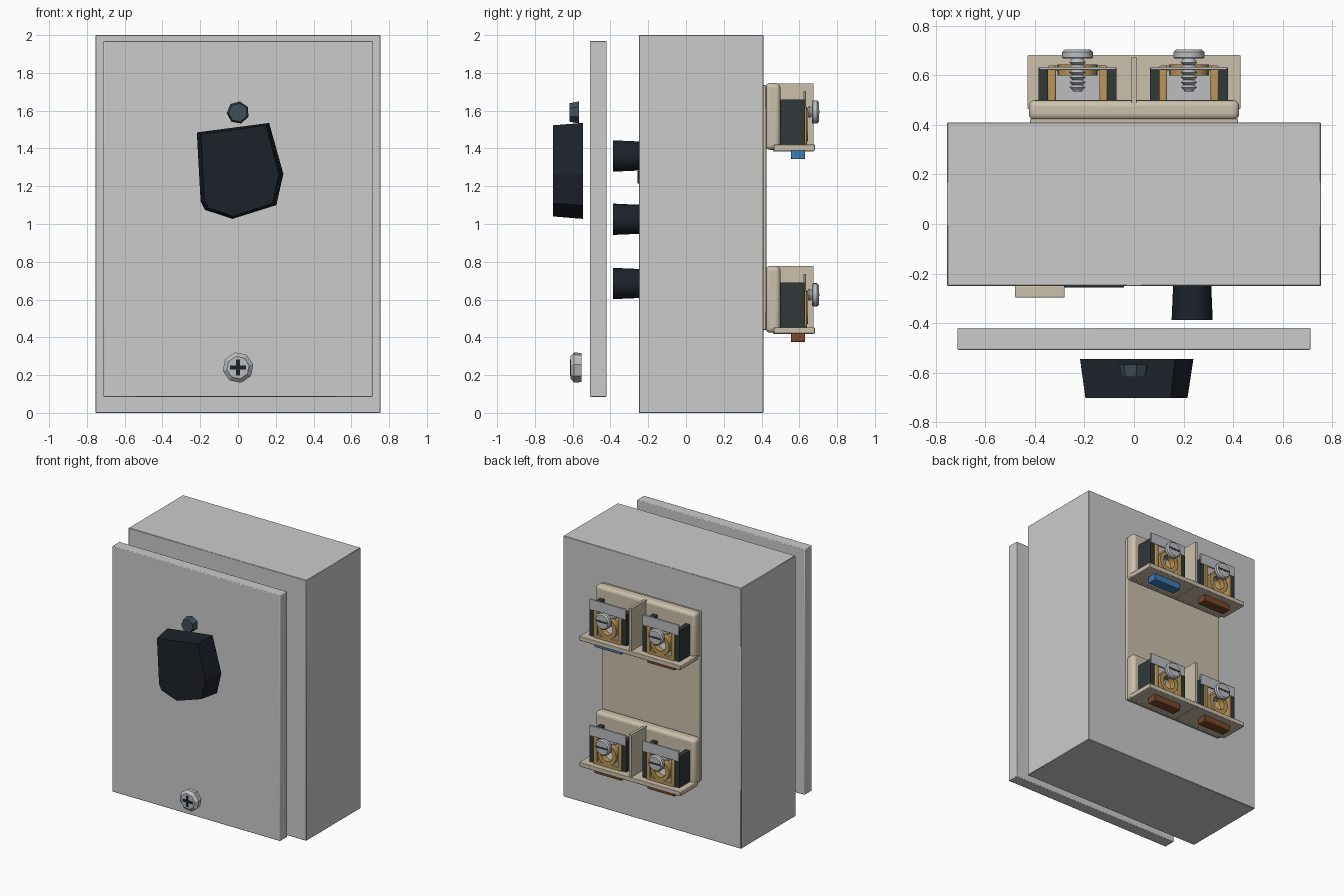
import bpy, bmesh
from math import pi, cos, sin, radians

if "Cube" in bpy.data.objects:
    bpy.data.objects.remove(bpy.data.objects["Cube"])


def material(name, rgb):
    m = bpy.data.materials.new(name)
    m.diffuse_color = (*rgb, 1)
    m.use_nodes = True
    m.node_tree.nodes["Principled BSDF"].inputs["Base Color"].default_value = m.diffuse_color
    return m


LIGHT = material("light_grey", (0.58, 0.58, 0.56))
BLACK = material("black", (0.012, 0.016, 0.024))
SLATE = material("slate", (0.05, 0.08, 0.1))
CHAR = material("charcoal", (0.03, 0.04, 0.038))
CREAM = material("cream", (0.6, 0.53, 0.41))
BRASS = material("brass", (0.5, 0.31, 0.1))
STEEL = material("steel", (0.5, 0.51, 0.53))
BLUE = material("blue", (0.05, 0.2, 0.48))
BROWN = material("brown", (0.2, 0.065, 0.025))


def finish(name, bm, mat, bevel=0, segs=2, smooth=True):
    bmesh.ops.recalc_face_normals(bm, faces=bm.faces)
    me = bpy.data.meshes.new(name)
    bm.to_mesh(me)
    bm.free()
    ob = bpy.data.objects.new(name, me)
    bpy.context.collection.objects.link(ob)
    me.materials.append(mat)
    if bevel:
        mod = ob.modifiers.new("round", "BEVEL")
        mod.width, mod.segments = bevel, segs
    if smooth:
        bpy.ops.object.select_all(action="DESELECT")
        ob.select_set(True)
        bpy.context.view_layer.objects.active = ob
        bpy.ops.object.shade_smooth_by_angle(angle=radians(35))
    return ob


def box(name, x, y, z, mat, bevel=0, segs=2):
    """Box from (min, max) ranges."""
    bm = bmesh.new()
    bmesh.ops.create_cube(bm, size=1)
    for v in bm.verts:
        for i, (a, b) in enumerate((x, y, z)):
            v.co[i] = (a + b) / 2 + v.co[i] * (b - a)
    return finish(name, bm, mat, bevel, segs)


def loft(name, rings, mat, closed=False, smooth=True):
    """Skin a list of (y, [(x, z), ...]) rings; cap the ends unless closed."""
    bm = bmesh.new()
    loops = [[bm.verts.new((px, y, pz)) for px, pz in pts] for y, pts in rings]
    pairs = list(zip(loops, loops[1:]))
    if closed:
        pairs.append((loops[-1], loops[0]))
    else:
        bm.faces.new(loops[0])
        bm.faces.new(loops[-1])
    for a, b in pairs:
        n = len(a)
        for i in range(n):
            bm.faces.new((a[i], a[(i + 1) % n], b[(i + 1) % n], b[i]))
    return finish(name, bm, mat, smooth=smooth)


def circle(cx, cz, r, n=20, turn=0):
    return [(cx + r * cos(2 * pi * i / n + turn), cz + r * sin(2 * pi * i / n + turn))
            for i in range(n)]


# enclosure and floating cover plate
box("enclosure", (-0.755, 0.755), (-0.25, 0.41), (0, 2), LIGHT, 0.003, 1)
box("cover_plate", (-0.713, 0.713), (-0.508, -0.42), (0.085, 1.97), LIGHT, 0.005)

# faceted knob with pointer nub
outline = [(-0.218, 1.485), (0.165, 1.535), (0.24, 1.265), (0.203, 1.10),
           (-0.03, 1.027), (-0.175, 1.075), (-0.198, 1.12)]
face = [(x * 0.9, 1.29 + (z - 1.29) * 0.95) for x, z in outline]
loft("knob", [(-0.545, outline), (-0.703, face)], BLACK, smooth=False)
loft("knob_pointer", [(-0.567, circle(0, 1.59, 0.06, 7, 0.5)),
                      (-0.618, circle(0, 1.59, 0.05, 7, 0.5))], SLATE, smooth=False)

# cover screw with cross recess
loft("cover_screw", [(-0.553, circle(0, 0.24, 0.078, 8, 0.2)),
                     (-0.592, circle(0, 0.24, 0.082, 8, 0.2)),
                     (-0.612, circle(0, 0.24, 0.06, 8, 0.2))], STEEL, smooth=False)
box("cross_slot_a", (-0.042, 0.042), (-0.615, -0.60), (0.23, 0.25), BLACK)
box("cross_slot_b", (-0.01, 0.01), (-0.615, -0.60), (0.198, 0.282), BLACK)

# push buttons and labels behind the cover
for i, z in enumerate((0.685, 1.025, 1.36)):
    loft(f"push_button_{i}", [(-0.25, circle(0.235, z, 0.077, 12)),
                              (-0.387, circle(0.235, z, 0.083, 12))], BLACK)
box("indicator_block", (-0.48, -0.28), (-0.297, -0.25), (1.29, 1.43), CREAM, 0.004)
box("label_strip", (-0.39, -0.04), (-0.256, -0.25), (1.215, 1.28), BLACK)

# terminal backing plate
box("terminal_backing", (-0.42, 0.42), (0.405, 0.425), (0.44, 1.735), CREAM, 0.005)


def terminal(tag, cx, z0, wire):
    """Screw terminal whose shelf underside sits at height z0."""
    zs = z0 + 0.205
    for s in (-1, 1):
        def span(a, b):
            return tuple(sorted((cx + s * a, cx + s * b)))
        box(f"{tag}_wall", span(0.12, 0.157), (0.495, 0.63),
            (z0 + 0.03, z0 + 0.27), CHAR)
        box(f"{tag}_clamp_side", span(0.088, 0.12), (0.495, 0.64),
            (z0 + 0.03, z0 + 0.235), BRASS, 0.006)
    box(f"{tag}_clamp_base", (cx - 0.1, cx + 0.1), (0.495, 0.64),
        (z0 + 0.03, z0 + 0.055), BRASS)
    box(f"{tag}_contact", (cx - 0.088, cx + 0.088), (0.495, 0.62),
        (z0 + 0.055, z0 + 0.075), STEEL)
    # brass wire eye below the screw
    cz = z0 + 0.13
    loft(f"{tag}_clamp_eye", [(0.60, circle(cx, cz, 0.05)), (0.60, circle(cx, cz, 0.08)),
                              (0.645, circle(cx, cz, 0.08)), (0.645, circle(cx, cz, 0.05))],
         BRASS, closed=True)
    box(f"{tag}_washer_plate", (cx - 0.155, cx + 0.155), (0.622, 0.635),
        (z0 + 0.235, z0 + 0.315), STEEL, 0.003)
    # threaded screw with slotted head
    prof = [(0.535, 0.018)]
    for k in range(6):
        y = 0.542 + k * 0.02
        prof += [(y, 0.021), (y + 0.01, 0.033)]
    prof += [(0.668, 0.022), (0.668, 0.058), (0.673, 0.062), (0.694, 0.062), (0.704, 0.052)]
    loft(f"{tag}_screw", [(y, circle(cx, zs, r)) for y, r in prof], STEEL)
    box(f"{tag}_screw_slot", (cx - 0.05, cx + 0.05), (0.70, 0.7055),
        (zs - 0.007, zs + 0.007), CHAR)
    box(f"{tag}_wire_tag", (cx - 0.115, cx + 0.115), (0.555, 0.63),
        (z0 - 0.045, z0 + 0.01), wire, 0.004)


# upper and lower terminal rows
for row, z0 in (("upper", 1.388), ("lower", 0.42)):
    box(f"{row}_terminal_block", (-0.425, 0.425), (0.42, 0.5),
        (z0 + 0.005, z0 + 0.358), CREAM, 0.025, 4)
    box(f"{row}_terminal_shelf", (-0.43, 0.43), (0.465, 0.682),
        (z0, z0 + 0.033), CREAM, 0.004)
    box(f"{row}_terminal_divider", (-0.01, 0.01), (0.46, 0.675),
        (z0 - 0.003, z0 + 0.357), CREAM)
    for side, cx in (("left", -0.228), ("right", 0.222)):
        blue = row == "upper" and side == "right"
        terminal(f"{row}_{side}", cx, z0, BLUE if blue else BROWN)
